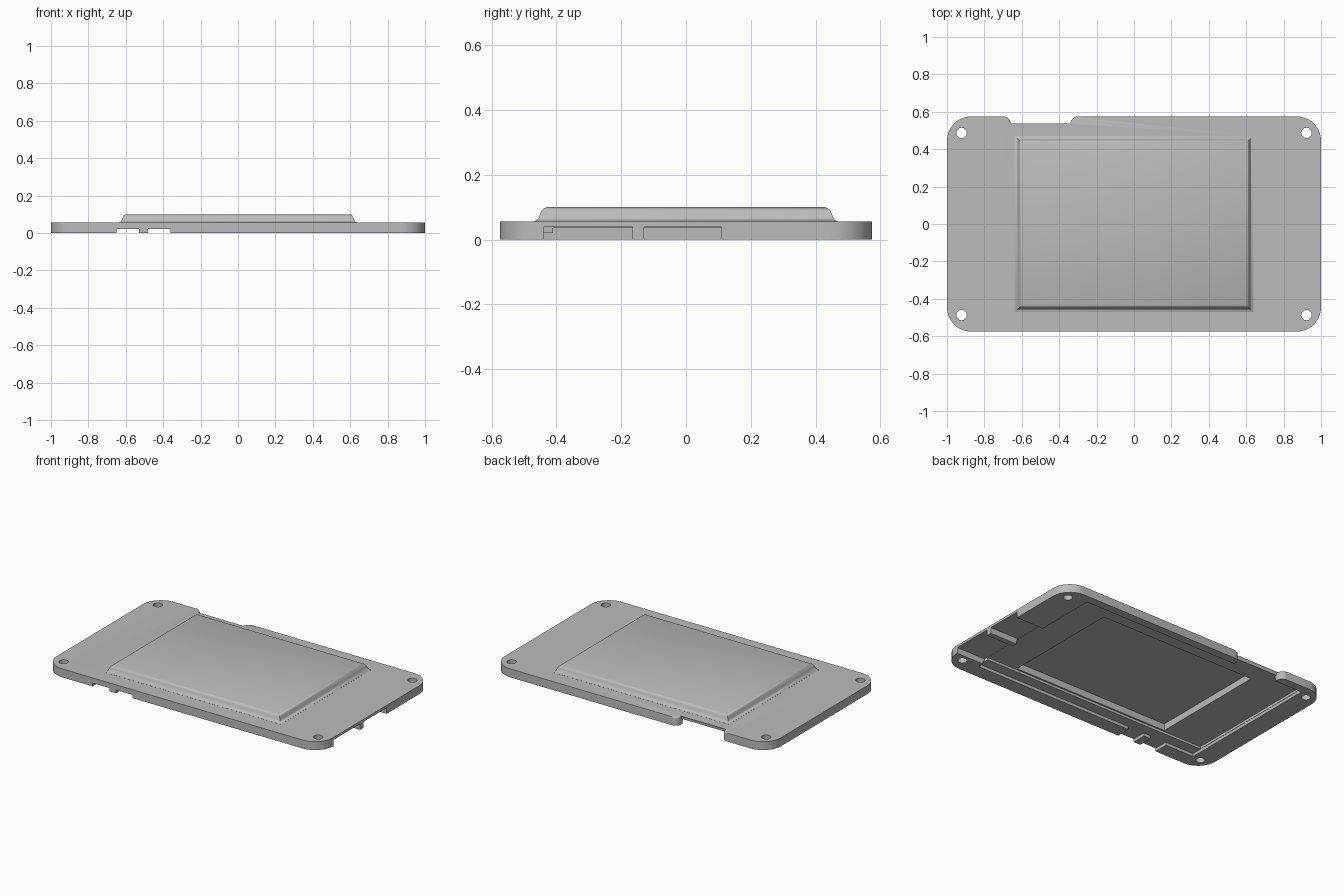
import bpy, bmesh, math

if "Cube" in bpy.data.objects:
    bpy.data.objects.remove(bpy.data.objects["Cube"])

grey = bpy.data.materials.new("light_grey")
grey.diffuse_color = (0.5, 0.5, 0.5, 1)
grey.use_nodes = True
grey.node_tree.nodes["Principled BSDF"].inputs["Base Color"].default_value = grey.diffuse_color


def make(name, bm):
    bmesh.ops.recalc_face_normals(bm, faces=bm.faces)
    me = bpy.data.meshes.new(name)
    bm.to_mesh(me)
    bm.free()
    me.materials.append(grey)
    ob = bpy.data.objects.new(name, me)
    bpy.context.collection.objects.link(ob)
    return ob


def loft(name, rings, top_bevel=0):
    """Capped skin through rings of equal point count."""
    bm = bmesh.new()
    loops = [[bm.verts.new(p) for p in r] for r in rings]
    n = len(loops[0])
    for a, b in zip(loops, loops[1:]):
        for i in range(n):
            j = (i + 1) % n
            bm.faces.new((a[i], a[j], b[j], b[i]))
    bm.faces.new(loops[0][::-1])
    top = bm.faces.new(loops[-1])
    if top_bevel:
        bmesh.ops.bevel(bm, geom=list(top.edges), offset=top_bevel, segments=3,
                        profile=0.5, affect='EDGES')
    return make(name, bm)


def rect(x0, x1, y0, y1, z):
    return [(x0, y0, z), (x1, y0, z), (x1, y1, z), (x0, y1, z)]


def box(x0, x1, y0, y1, z0, z1):
    return loft("cutter", [rect(x0, x1, y0, y1, z0), rect(x0, x1, y0, y1, z1)])


def arc(cx, cy, r, a0, a1, n=10):
    return [(cx + r * math.cos(math.radians(a0 + (a1 - a0) * i / n)),
             cy + r * math.sin(math.radians(a0 + (a1 - a0) * i / n)))
            for i in range(n + 1)]


def combine(ob, other, op):
    m = ob.modifiers.new("join", 'BOOLEAN')
    m.operation, m.solver, m.object = op, 'EXACT', other
    bpy.context.view_layer.objects.active = ob
    bpy.ops.object.modifier_apply(modifier=m.name)
    bpy.data.objects.remove(other)


# Rounded plate outline with the notch in the back edge
W, D, R = 1.0, 0.575, 0.13
outline = (arc(W - R, D - R, R, 0, 90)
           + arc(-0.30, D - 0.04, 0.04, 90, 180, 6) + [(-0.34, 0.53)]
           + [(-0.66, 0.53)] + arc(-0.70, D - 0.04, 0.04, 0, 90, 6)
           + arc(R - W, D - R, R, 90, 180)
           + arc(R - W, R - D, R, 180, 270)
           + arc(W - R, R - D, R, 270, 360))
cover = loft("cover_plate", [[(x, y, z) for x, y in outline] for z in (0, 0.055)], 0.007)

# Raised panel with a flared foot and rounded shoulder
profile = [(0.018, 0.045), (0.018, 0.0555), (0.008, 0.060), (0.002, 0.068), (-0.002, 0.080),
           (-0.007, 0.090), (-0.013, 0.096), (-0.022, 0.100)]
panel = loft("raised_panel", [rect(-0.62 - o, 0.62 + o, -0.452 - o, 0.452 + o, z)
                              for o, z in profile])
combine(cover, panel, 'UNION')

# Underside cavity, ledge, and the pocket below the panel
cuts = [
    (-0.86, 0.80, -0.48, 0.52, -0.05, 0.020),
    (-0.858, 0.798, -0.41, 0.515, -0.04, 0.036),
    (-0.57, 0.57, -0.40, 0.40, -0.03, 0.080),
    # connector openings in the right wall
    (0.79, 1.1, -0.44, -0.165, -0.06, 0.039),
    (0.79, 1.1, -0.13, 0.11, -0.07, 0.039),
    # openings in the front wall
    (-0.65, -0.53, -0.7, -0.46, -0.06, 0.021),
    (-0.48, -0.36, -0.7, -0.46, -0.07, 0.021),
    # open wall below the back notch
    (-0.66, -0.34, 0.50, 0.56, -0.06, 0.035),
]
for c in cuts:
    combine(cover, box(*c), 'DIFFERENCE')

# Screw holes in the corners
for sx in (-1, 1):
    for sy in (-1, 1):
        ring = arc(sx * 0.922, sy * 0.487, 0.028, 0, 360, 24)[:-1]
        hole = loft("cutter", [[(x, y, z) for x, y in ring] for z in (-0.1, 0.2)])
        combine(cover, hole, 'DIFFERENCE')

bpy.ops.object.select_all(action='DESELECT')
cover.select_set(True)
bpy.context.view_layer.objects.active = cover
bpy.ops.object.shade_smooth_by_angle(angle=math.radians(35))
